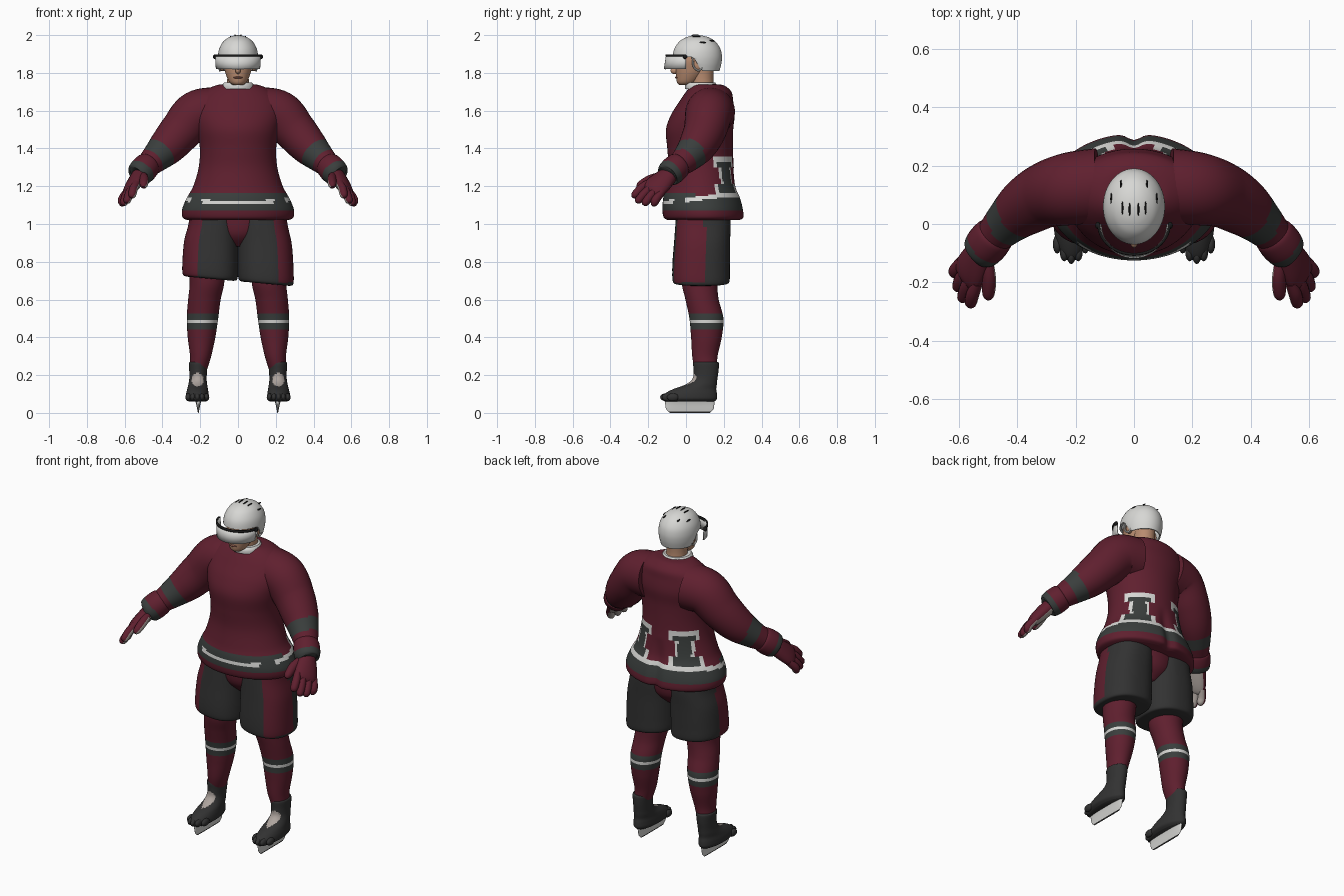
import bpy, bmesh, math
from mathutils import Vector

if "Cube" in bpy.data.objects:
    bpy.data.objects.remove(bpy.data.objects["Cube"])


def material(name, r, g, b):
    m = bpy.data.materials.new(name)
    m.use_nodes = True
    m.diffuse_color = (r, g, b, 1)
    m.node_tree.nodes["Principled BSDF"].inputs["Base Color"].default_value = (r, g, b, 1)
    return m


MAROON = material("maroon cloth", .115, .014, .028)
STRIPE = material("dark stripe", .042, .048, .046)
GREY = material("charcoal", .032, .032, .032)
WHITE = material("white", .68, .68, .66)
SKIN = material("skin", .48, .26, .16)
PALM = material("beige leather", .42, .37, .34)
BLACK = material("black", .01, .01, .01)
LIP = material("lips", .3, .12, .09)


def finish(bm, name, mats, mirror=False):
    bmesh.ops.remove_doubles(bm, verts=bm.verts, dist=.0002)
    bmesh.ops.recalc_face_normals(bm, faces=bm.faces)
    me = bpy.data.meshes.new(name)
    bm.to_mesh(me)
    bm.free()
    ob = bpy.data.objects.new(name, me)
    bpy.context.collection.objects.link(ob)
    for m in mats:
        me.materials.append(m)
    if mirror:
        ob.modifiers.new("Mirror", "MIRROR").use_mirror_merge = False
    bpy.ops.object.select_all(action="DESELECT")
    ob.select_set(True)
    bpy.context.view_layer.objects.active = ob
    bpy.ops.object.shade_smooth_by_angle(angle=math.radians(45))
    return ob


def spline(keys, sub):
    """Smooth interpolation through key tuples."""
    out = []
    for i in range(len(keys) - 1):
        ks = [Vector(keys[min(max(j, 0), len(keys) - 1)]) for j in range(i - 1, i + 3)]
        for s in range(sub):
            t = s / sub
            m1, m2 = (ks[2] - ks[0]) / 2, (ks[3] - ks[1]) / 2
            out.append(ks[1] * (2*t**3 - 3*t*t + 1) + m1 * (t**3 - 2*t*t + t)
                       + ks[2] * (3*t*t - 2*t**3) + m2 * (t**3 - t*t))
    return out + [Vector(keys[-1])]


def loft(name, keys, mats, rule=None, seg=32, sub=6, side=None, power=2,
         deform=None, mirror=False, caps=(True, True)):
    """Skin elliptical rings (x, y, z, rx, ry); rings are level unless side is given."""
    rings = spline(keys, sub)
    bm = bmesh.new()
    loops = []
    for i, r in enumerate(rings):
        u, v = Vector((1, 0, 0)), Vector((0, 1, 0))
        if side:
            a, b = rings[max(i - 1, 0)], rings[min(i + 1, len(rings) - 1)]
            t = (Vector(b[:3]) - Vector(a[:3])).normalized()
            u = (Vector(side) - t * t.dot(Vector(side))).normalized()
            v = t.cross(u)
        loop = []
        for k in range(seg):
            c, s = math.cos(math.tau * k / seg), math.sin(math.tau * k / seg)
            c, s = (math.copysign(abs(q) ** (2 / power), q) for q in (c, s))
            p = Vector(r[:3]) + u * c * max(r[3], .001) + v * s * max(r[4], .001)
            loop.append(bm.verts.new(deform(p) if deform else p))
        loops.append(loop)
    for a, b in zip(loops, loops[1:]):
        for k in range(seg):
            bm.faces.new((a[k - 1], a[k], b[k], b[k - 1]))
    for use, loop in zip(caps, (loops[0], loops[-1])):
        if use:
            bm.faces.new(loop)
    bmesh.ops.recalc_face_normals(bm, faces=bm.faces)
    if rule:
        for i, f in enumerate(bm.faces):
            f.material_index = rule(f.calc_center_median(), f.normal, i / seg / (len(rings) - 1))
    return finish(bm, name, mats, mirror)


def ball(name, loc, size, mat, mirror=False):
    bm = bmesh.new()
    bmesh.ops.create_uvsphere(bm, u_segments=16, v_segments=10, radius=1)
    bmesh.ops.scale(bm, vec=size, verts=bm.verts)
    bmesh.ops.translate(bm, vec=loc, verts=bm.verts)
    return finish(bm, name, [mat], mirror)


# Jersey body with hem stripes and bordered back panels
def jersey_rule(c, n, t):
    line = 1.115 + .12 * min(max(c.y + .1, 0), .3)
    if abs(c.z - line) < .011 and (abs(c.x) < .19 or c.y > 0):
        return 2
    if 1.075 < c.z < (1.165 if c.y < .05 else line):
        return 1
    if c.y > .1 and line < c.z < 1.355:
        wide = c.z < 1.21 or c.z > 1.305
        gap = (.44 if wide else .28) - abs(math.atan2(abs(c.x), c.y - .08) - .8)
        if gap > 0:
            return 2 if gap < .1 or c.z > 1.335 else 1
    return 0


def seat_cleft(p):
    if p.y > .1 and p.z < 1.3:
        p.y -= .022 * math.exp(-(p.x / .03) ** 2) * min(1, (1.3 - p.z) / .15)
    return p


loft("jersey_body", [
    (0, .095, 1.02, .265, .19), (0, .095, 1.035, .293, .213), (0, .09, 1.08, .295, .215),
    (0, .085, 1.14, .27, .205), (0, .08, 1.2, .237, .186), (0, .08, 1.3, .208, .173),
    (0, .075, 1.4, .202, .174), (0, .072, 1.5, .218, .178), (0, .09, 1.58, .235, .168),
    (0, .108, 1.65, .225, .142), (0, .12, 1.7, .185, .12), (0, .115, 1.733, .12, .088),
    (0, .1, 1.74, .07, .06)], [MAROON, STRIPE, WHITE], jersey_rule, seg=112, sub=7,
    deform=seat_cleft)

# Sleeves
loft("sleeve", [(.12, .13, 1.595, .13, .13), (.22, .12, 1.58, .125, .125),
                (.3, .1, 1.495, .113, .113), (.37, .06, 1.415, .1, .1),
                (.43, .01, 1.355, .08, .08), (.49, -.05, 1.3, .06, .06)],
     [MAROON, STRIPE], lambda c, n, t: int(.72 < t < .86), side=(0, 0, 1), sub=8, mirror=True)

# Gloves: cuff, hand, fingers and thumb with a pale palm
ALONG = Vector((.4, -.68, -.62)).normalized()
ACROSS = Vector((-.5, -.72, .45)).normalized()
INWARD = ALONG.cross(ACROSS).normalized()
WRIST = Vector((.52, -.09, 1.26))


def glove_part(name, stations):
    keys = [tuple(WRIST + ALONG * a + ACROSS * w + INWARD * n) + (rx, ry)
            for a, w, n, rx, ry in stations]
    loft(name, keys, [MAROON, PALM], lambda c, n, t: int(n.dot(INWARD) > .45),
         seg=16, sub=4, side=ACROSS, mirror=True)


loft("glove_cuff", [(.472, -.03, 1.318, .058, .058), (.48, -.04, 1.31, .07, .07),
                    (.505, -.07, 1.283, .073, .073), (.525, -.095, 1.262, .066, .066),
                    (.53, -.1, 1.257, .05, .05)],
     [MAROON, STRIPE], lambda c, n, t: int(t > .55), side=(0, 0, 1), mirror=True)
glove_part("glove_hand", [(-.02, 0, 0, .045, .04), (.03, 0, 0, .058, .04),
                          (.09, 0, 0, .068, .036), (.13, 0, 0, .066, .028), (.15, 0, 0, .05, .015)])
for i in range(4):
    w = -.052 + .035 * i
    reach = (.2, .225, .235, .22)[i]
    glove_part(f"glove_finger_{i + 1}", [(.11, w, 0, .018, .02), (.16, w * 1.1, .002, .022, .023),
                                         (reach - .015, w * 1.15, .014, .02, .02),
                                         (reach, w * 1.15, .018, .008, .008)])
glove_part("glove_thumb", [(.02, .035, .01, .02, .02), (.07, .07, .02, .026, .024),
                           (.125, .095, .03, .021, .021), (.145, .1, .035, .008, .008)])

# Shorts with side panels and a slightly slanted hem
def slant(p):
    p.z -= .09 * p.x * min(1, max(0, (1 - p.z) / .25))
    return p


for s, label in ((1, "left"), (-1, "right")):
    loft(f"shorts_{label}", [(s * .13, .09, 1.08, .125, .14), (s * .132, .09, 1, .13, .146),
                             (s * .143, .085, .9, .142, .148), (s * .147, .08, .78, .147, .152),
                             (s * .148, .08, .71, .145, .15), (s * .148, .08, .697, .125, .13)],
         [GREY, MAROON], lambda c, n, t, s=s: int(n.x * s > .35 and c.y < .1 and c.z > .69),
         seg=64, power=2.4, deform=slant)
loft("pelvis", [(0, .09, .88, .05, .07), (0, .09, .95, .15, .13), (0, .09, 1.08, .2, .14)], [MAROON])

# Socks with a striped band
def sock_rule(c, n, t):
    return 2 if abs(c.z - .485) < .007 else int(.44 < c.z < .525)


loft("sock", [(.165, .07, .76, .095, .098), (.165, .072, .68, .091, .094),
              (.178, .085, .6, .086, .088), (.188, .108, .5, .083, .09),
              (.193, .108, .4, .073, .081), (.198, .1, .3, .056, .067),
              (.21, .105, .23, .046, .06)],
     [MAROON, STRIPE, WHITE], sock_rule, seg=40, sub=12, mirror=True)

# Skates: boot, toe bumps, blade
loft("skate_boot", [(.215, .02, .06, .045, .13), (.215, .018, .075, .06, .146),
                    (.215, .025, .1, .06, .139), (.214, .045, .125, .055, .115),
                    (.213, .08, .15, .05, .083), (.212, .1, .18, .046, .066),
                    (.211, .106, .22, .047, .066), (.21, .106, .262, .05, .068),
                    (.21, .106, .27, .044, .06)],
     [GREY, PALM],
     lambda c, n, t: int(n.y < -.2 and ((c.x - .214) / .032) ** 2 + ((c.z - .175) / .036) ** 2 < 1),
     seg=48, sub=6, mirror=True)
for i in range(5):
    off = i - 2
    ball(f"skate_toe_{i + 1}", (.215 + .024 * off, -.105 + .009 * off * off, .083),
         (.015, .032, .021), GREY, True)
loft("skate_blade", [(.21, .02, 0, .002, .105), (.21, .02, .02, .006, .125),
                     (.21, .02, .045, .011, .13), (.21, .02, .066, .017, .132)],
     [WHITE, GREY], lambda c, n, t: int(c.z < .008), power=3, sub=5, mirror=True)

# Neck, collar and face
loft("neck", [(0, .09, 1.69, .066, .066), (0, .085, 1.76, .057, .06), (0, .08, 1.85, .06, .07)], [SKIN])
loft("collar", [(0, .085, 1.715, .09, .09), (0, .08, 1.735, .084, .085), (0, .08, 1.748, .074, .075)],
     [WHITE], sub=3)
loft("face", [(0, -.005, 1.735, .025, .03), (0, .005, 1.75, .045, .053), (0, .02, 1.785, .062, .073),
              (0, .03, 1.82, .072, .085), (0, .04, 1.87, .08, .095), (0, .05, 1.92, .07, .085)], [SKIN])
ball("nose", (0, -.06, 1.812), (.014, .022, .018), SKIN)
ball("mouth", (0, -.047, 1.775), (.024, .012, .006), LIP)
ball("ear", (.083, .062, 1.842), (.014, .022, .032), SKIN, True)


# Helmet shell, cut higher over the face and ears
def helmet_rim(p):
    t = min(1, max(0, (p.y - .03) / .06))
    p.z = max(p.z, 1.885 - .075 * t * t * (3 - 2 * t))
    return p


dome = [(1.81, .9), (1.85, .98), (1.89, 1), (1.93, .93), (1.965, .74), (1.985, .51),
        (1.996, .26), (2, .01)]
loft("helmet", [(0, .06, z, .106 * k, .13 * k) for z, k in dome], [WHITE], seg=48,
     deform=helmet_rim, caps=(False, True)).modifiers.new("Thickness", "SOLIDIFY").thickness = .008
for i, (x, y) in enumerate(((.045, .13), (.078, .085), (.015, .05), (.04, .055))):
    z = 1.888 + .112 * math.sqrt(1 - (x / .106) ** 2 - ((y - .06) / .13) ** 2)
    ball(f"helmet_vent_{i + 1}", (x, y, z), (.0035, .022, .005), BLACK, True)
loft("ear_guard", [(.09, .035, 1.885, .005, .005), (.098, .04, 1.835, .005, .005),
                   (.096, .065, 1.812, .005, .005), (.092, .09, 1.83, .005, .005)],
     [WHITE], seg=8, side=(1, 0, 0), mirror=True)


# Wrap-around visor and its dark top strip
def arc_band(name, rows, mat, thick):
    bm = bmesh.new()
    grid = [[bm.verts.new((rx * math.sin(a), -ry * math.cos(a), z))
             for a in (math.pi * (k / 32 - .5) for k in range(33))] for z, rx, ry in rows]
    for a, b in zip(grid, grid[1:]):
        for k in range(32):
            bm.faces.new((a[k], a[k + 1], b[k + 1], b[k]))
    finish(bm, name, [mat]).modifiers.new("Thickness", "SOLIDIFY").thickness = thick


arc_band("visor", [(1.82, .117, .117), (1.855, .12, .112), (1.893, .121, .106)], WHITE, .006)
arc_band("visor_strip", [(1.886, .126, .109), (1.898, .126, .108)], BLACK, .009)
ball("visor_knob", (.124, -.005, 1.885), (.009, .012, .011), BLACK, True)
